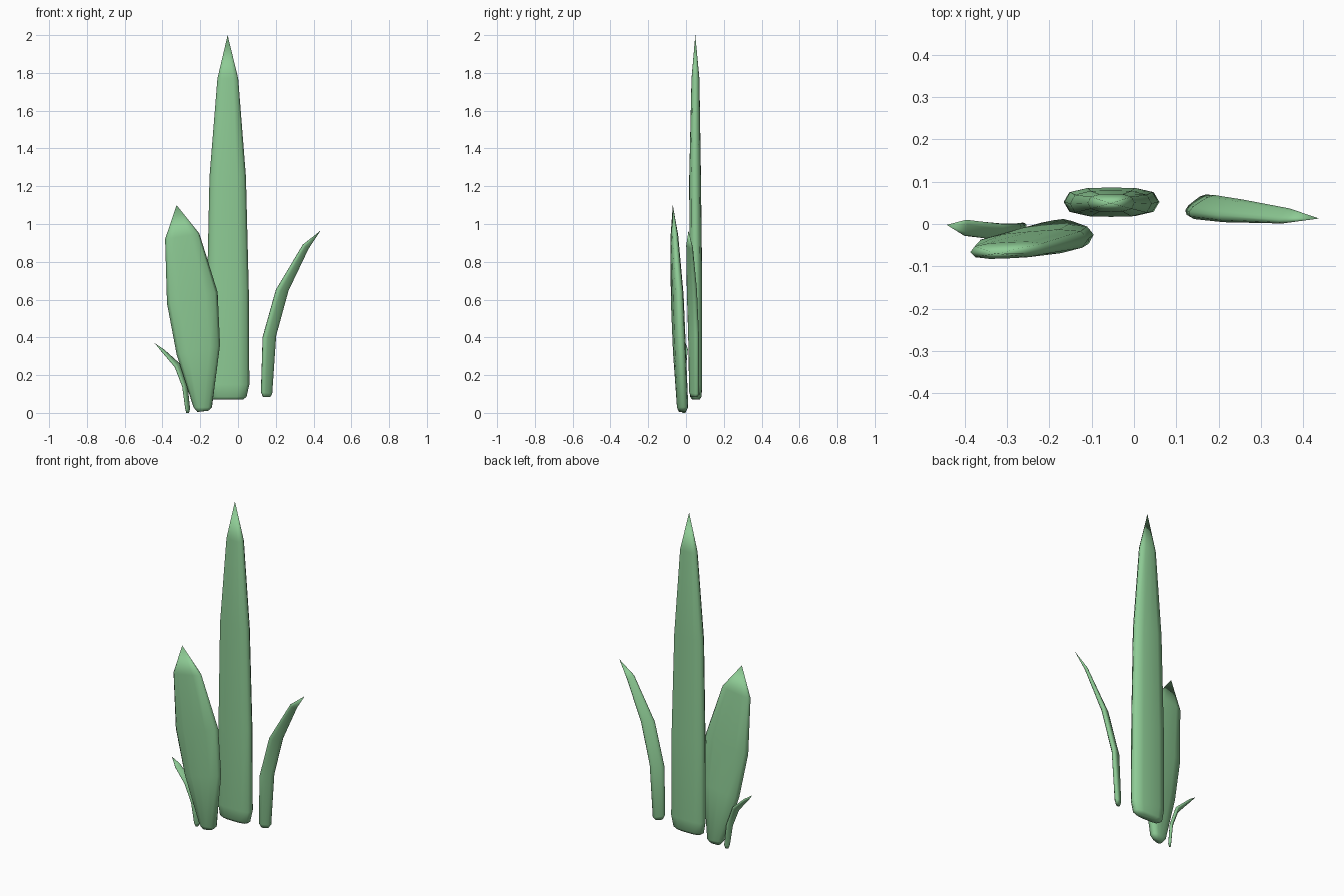
import bpy, bmesh
from mathutils import Vector

green = bpy.data.materials.new("leaf green")
green.diffuse_color = (0.27, 0.60, 0.30, 1)

# Flattened rounded cross-section: u across the leaf, v through its thickness
SECTION = [(1, 0), (.88, .68), (.5, .97), (0, 1), (-.5, .97), (-.88, .68),
           (-1, 0), (-.88, -.68), (-.5, -.97), (0, -1), (.5, -.97), (.88, -.68)]


def leaf(name, rings, tip):
    """Loft rings of (left edge, right edge, half thickness) up to a pointed tip."""
    bm = bmesh.new()
    loops = []
    mids = [(Vector(l) + Vector(r)) / 2 for l, r, t in rings] + [Vector(tip)]
    for i, (l, r, t) in enumerate(rings):
        half = (Vector(r) - Vector(l)) / 2
        along = mids[i + 1] - mids[max(i - 1, 0)]
        normal = along.cross(half).normalized() * t
        loops.append([bm.verts.new(mids[i] + half * u + normal * v) for u, v in SECTION])
    n = len(SECTION)
    for a, b in zip(loops, loops[1:]):
        for k in range(n):
            bm.faces.new((a[k], a[(k + 1) % n], b[(k + 1) % n], b[k]))
    point = bm.verts.new(tip)
    for k in range(n):
        bm.faces.new((loops[-1][k], loops[-1][(k + 1) % n], point))
    bm.faces.new(loops[0][::-1])
    bmesh.ops.recalc_face_normals(bm, faces=bm.faces)
    mesh = bpy.data.meshes.new(name)
    bm.to_mesh(mesh)
    bm.free()
    mesh.materials.append(green)
    mesh.shade_smooth()
    obj = bpy.data.objects.new(name, mesh)
    bpy.context.collection.objects.link(obj)


# Tall upright leaf
leaf("tall_leaf", [
    ((-.135, .052, .07), (.025, .052, .07), .020),
    ((-.155, .052, .085), (.045, .052, .085), .030),
    ((-.166, .052, .15), (.060, .052, .15), .034),
    ((-.164, .052, .65), (.057, .052, .65), .034),
    ((-.151, .048, 1.25), (.042, .048, 1.25), .031),
    ((-.109, .050, 1.77), (.001, .050, 1.77), .021)], (-.055, .049, 2.0))

# Broad leaf leaning left and forward
leaf("broad_leaf", [
    ((-.215, -.025, .005), (-.155, -.012, .012), .018),
    ((-.236, -.026, .03), (-.138, -.010, .03), .027),
    ((-.325, -.045, .31), (-.095, -.025, .36), .030),
    ((-.376, -.058, .58), (-.108, -.035, .64), .029),
    ((-.386, -.066, .92), (-.205, -.058, .95), .019)], (-.325, -.070, 1.10))

# Narrow leaf curving out to the right
leaf("right_leaf", [
    ((.134, .030, .085), (.168, .056, .083), .010),
    ((.124, .022, .11), (.178, .064, .10), .015),
    ((.132, .018, .40), (.200, .062, .41), .016),
    ((.202, .010, .65), (.266, .052, .65), .015),
    ((.345, .004, .89), (.372, .034, .87), .009)], (.437, .013, .965))

# Small shoot curving out to the left
leaf("small_shoot", [
    ((-.272, -.018, 0), (-.262, -.004, 0), .005),
    ((-.276, -.026, .02), (-.257, .002, .02), .008),
    ((-.292, -.032, .14), (-.270, .000, .145), .009),
    ((-.332, -.036, .245), (-.312, .000, .26), .010),
    ((-.400, -.028, .325), (-.396, .010, .335), .007)], (-.442, -.002, .37))
